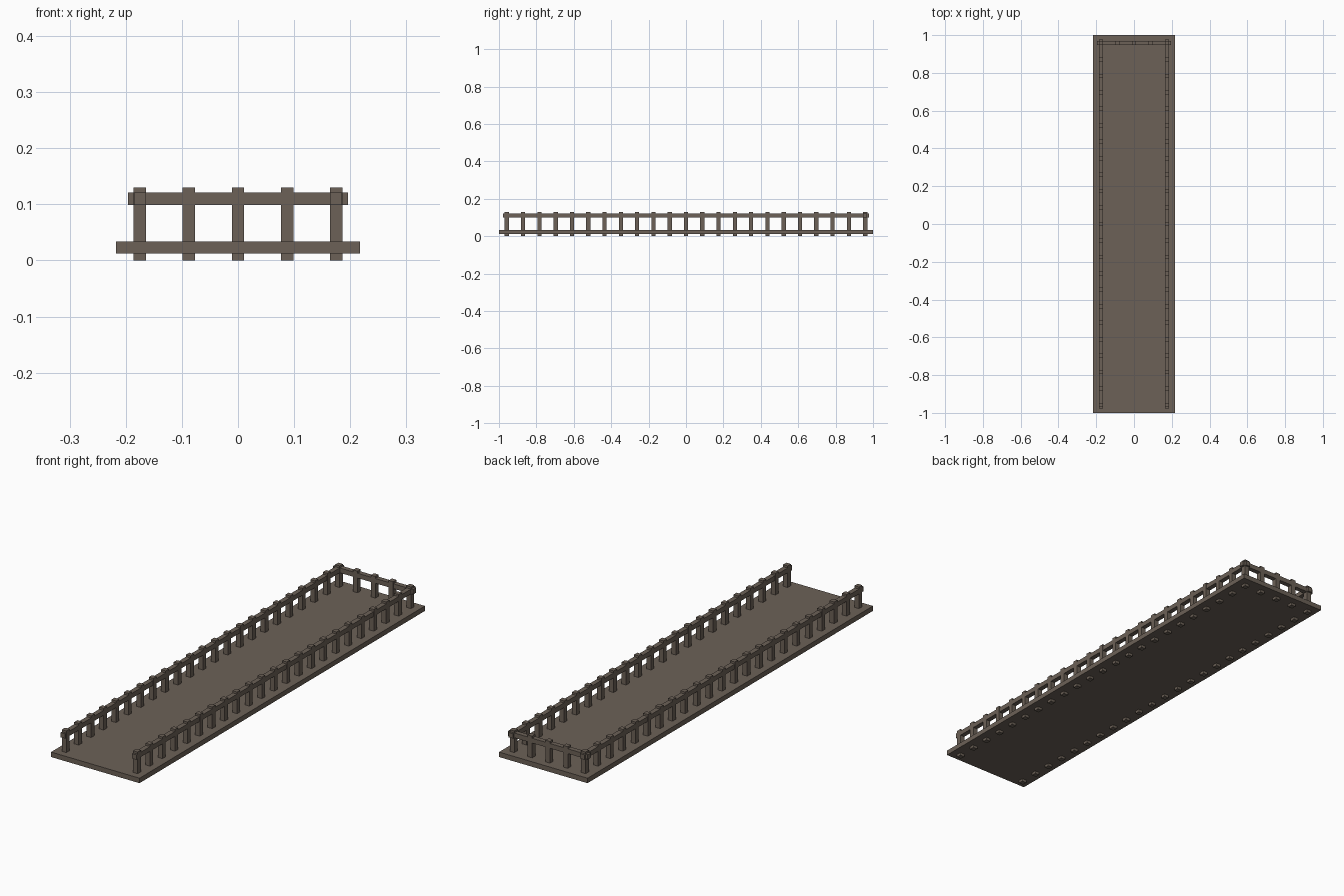
import bpy, bmesh
from mathutils import Matrix, Vector

if "Cube" in bpy.data.objects:
    bpy.data.objects.remove(bpy.data.objects["Cube"])

wood = bpy.data.materials.new("weathered_wood")
wood.diffuse_color = (0.15, 0.12, 0.095, 1)
wood.use_nodes = True
wood.node_tree.nodes["Principled BSDF"].inputs["Base Color"].default_value = wood.diffuse_color


def boxes(name, items):
    """One object made of boxes given as (centre, size)."""
    bm = bmesh.new()
    for c, s in items:
        m = Matrix.Translation(Vector(c)) @ Matrix.Diagonal((*s, 1))
        bmesh.ops.create_cube(bm, size=1, matrix=m)
    me = bpy.data.meshes.new(name)
    bm.to_mesh(me)
    bm.free()
    me.materials.append(wood)
    ob = bpy.data.objects.new(name, me)
    bpy.context.collection.objects.link(ob)
    return ob


X, Y = 0.175, 0.958          # post line positions
POST, RAIL = 0.0222, 0.0214  # thicknesses
post_size = (POST, POST, 0.13)

# deck slab
boxes("deck", [((0, 0, 0.023), (0.434, 2.0, 0.022))])

# side posts and rails
for side, sx in (("left", -X), ("right", X)):
    boxes(side + "_posts",
          [((sx, -Y + i * 2 * Y / 22, 0.065), post_size) for i in range(23)])
    boxes(side + "_rail", [((sx, 0, 0.11), (RAIL, 1.956, RAIL))])

# back posts between the corners, and back rail
boxes("back_posts", [((x, Y, 0.065), post_size) for x in (-X / 2, 0, X / 2)])
boxes("back_rail", [((0, Y, 0.11), (0.392, RAIL, RAIL))])
